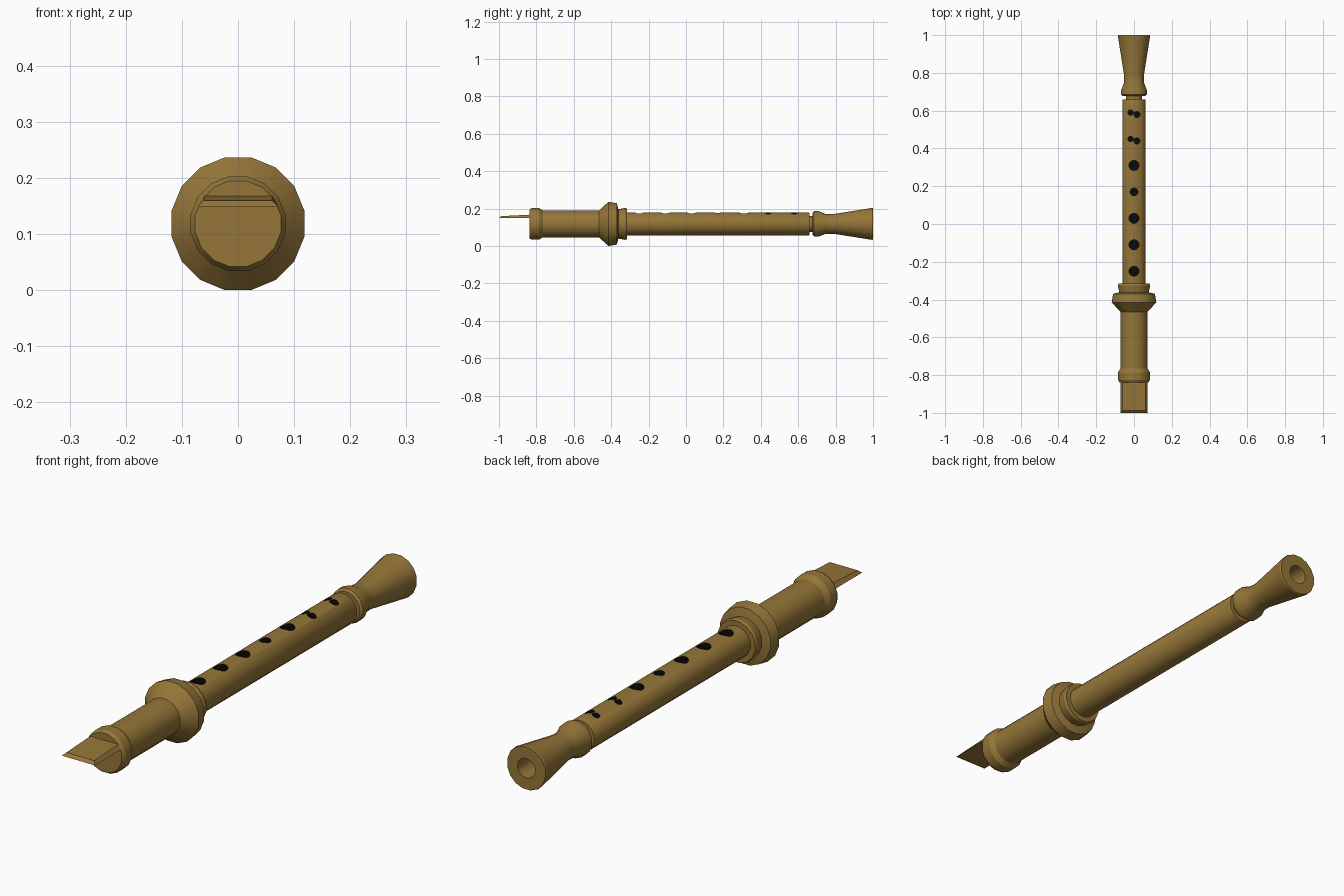
import bpy, bmesh
from math import sin, cos, pi, radians

if "Cube" in bpy.data.objects:
    bpy.data.objects.remove(bpy.data.objects["Cube"])

AXIS_Z = 0.1185
SIDES = 16


def material(name, color):
    m = bpy.data.materials.new(name)
    m.diffuse_color = color
    m.use_nodes = True
    m.node_tree.nodes["Principled BSDF"].inputs["Base Color"].default_value = m.diffuse_color
    return m


WOOD = material("wood", (0.30, 0.18, 0.04, 1))
BLACK = material("hole_black", (0.003, 0.003, 0.003, 1))


def finish(bm, name, mat):
    bmesh.ops.recalc_face_normals(bm, faces=bm.faces)
    mesh = bpy.data.meshes.new(name)
    bm.to_mesh(mesh)
    bm.free()
    obj = bpy.data.objects.new(name, mesh)
    bpy.context.collection.objects.link(obj)
    mesh.materials.append(mat)
    return obj


def smooth(obj):
    bpy.ops.object.select_all(action='DESELECT')
    obj.select_set(True)
    bpy.context.view_layer.objects.active = obj
    bpy.ops.object.shade_smooth_by_angle(angle=radians(30))


def lathe(name, profile):
    """Revolve (y, radius) points about the instrument's axis, capping both ends."""
    bm = bmesh.new()
    rings = []
    for y, r in profile:
        angles = [2 * pi * (i + 0.5) / SIDES for i in range(SIDES)]
        rings.append([bm.verts.new((r * cos(a), y, AXIS_Z + r * sin(a))) for a in angles])
    for a, b in zip(rings, rings[1:]):
        for i in range(SIDES):
            j = (i + 1) % SIDES
            bm.faces.new((a[i], a[j], b[j], b[i]))
    bm.faces.new(rings[0])
    bm.faces.new(rings[-1])
    return finish(bm, name, WOOD)


# Head joint with its end ring, flared collar and socket ring
head = lathe("head_joint", [
    (-0.838, 0.078), (-0.825, 0.086), (-0.785, 0.086), (-0.765, 0.073),
    (-0.465, 0.073), (-0.415, 0.1206), (-0.37, 0.113), (-0.362, 0.08),
    (-0.325, 0.087), (-0.315, 0.083)])
smooth(head)

# Foot joint with bead, flared bell and open bore
foot = lathe("foot_joint", [
    (0.677, 0.060), (0.685, 0.069), (0.71, 0.069), (0.745, 0.055), (0.79, 0.054),
    (0.995, 0.087), (1.0, 0.085), (1.0, 0.039), (0.70, 0.036)])
smooth(foot)

# Tenon in the groove between body and foot
smooth(lathe("foot_tenon", [(0.64, 0.044), (0.69, 0.044)]))

# Body tube with finger holes: (x, y, radius)
body = lathe("body_tube", [(-0.34, 0.0625), (0.655, 0.0625), (0.66, 0.060)])
holes = [(0, -0.25, 0.027), (0, -0.11, 0.027), (0, 0.03, 0.027),
         (0, 0.17, 0.021), (0, 0.31, 0.027)]
for y in (0.445, 0.585):
    holes += [(-0.018, y + 0.005, 0.0145), (0.0155, y - 0.005, 0.0165)]
bm = bmesh.new()
for x, y, r in holes:
    made = bmesh.ops.create_cone(bm, cap_ends=True, segments=16,
                                 radius1=r, radius2=r, depth=0.07)
    bmesh.ops.translate(bm, verts=made["verts"], vec=(x, y, AXIS_Z + 0.072))
cutter = finish(bm, "hole_cutter", BLACK)
cutter.hide_render = True
cut = body.modifiers.new("finger_holes", 'BOOLEAN')
cut.operation = 'DIFFERENCE'
cut.solver = 'EXACT'
cut.material_mode = 'TRANSFER'
cut.use_self = True
cut.object = cutter
bpy.context.view_layer.objects.active = body
bpy.ops.object.modifier_apply(modifier=cut.name)
bpy.data.objects.remove(cutter)
smooth(body)

# Flat beak mouthpiece: wide underside, narrower sloping top
bm = bmesh.new()
bottom = [bm.verts.new(p) for p in
          ((-0.072, -1, 0.149), (0.072, -1, 0.149), (0.072, -0.83, 0.149), (-0.072, -0.83, 0.149))]
top = [bm.verts.new(p) for p in
       ((-0.061, -0.988, 0.16), (0.061, -0.988, 0.16), (0.061, -0.83, 0.168), (-0.061, -0.83, 0.168))]
bm.faces.new(bottom)
bm.faces.new(top)
for i in range(4):
    j = (i + 1) % 4
    bm.faces.new((bottom[i], bottom[j], top[j], top[i]))
finish(bm, "beak", WOOD)
